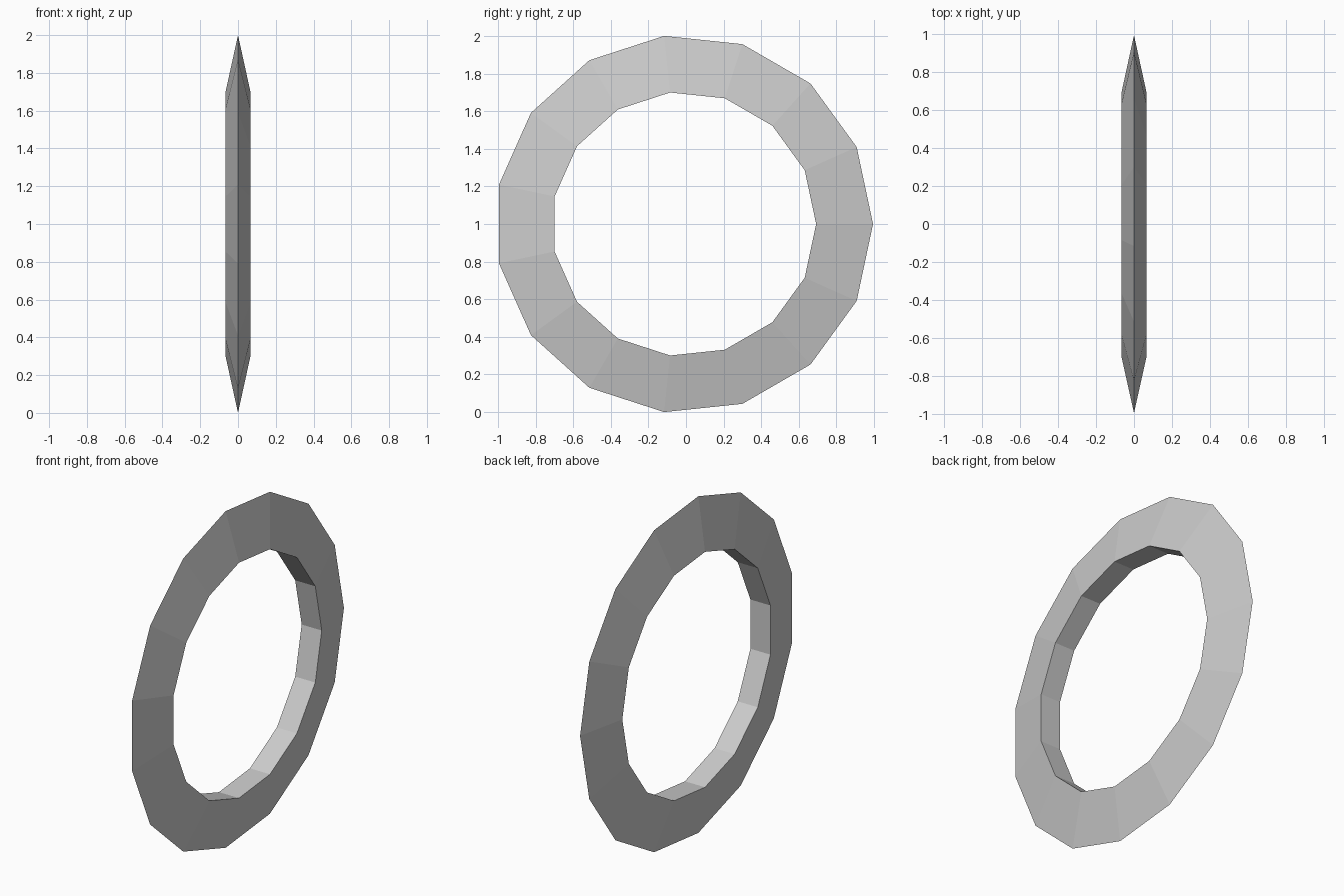
import bpy, bmesh
from math import cos, sin, tau

if "Cube" in bpy.data.objects:
    bpy.data.objects.remove(bpy.data.objects["Cube"])

SIDES = 15
OUTER, INNER, HALF_WIDTH = 1.0055, 0.703, 0.066
CENTRE_Y, CENTRE_Z = -0.011, 1.0

# Triangular cross-section: sharp outer rim, flat inner wall (x, radius)
profile = [(0, OUTER), (HALF_WIDTH, INNER), (-HALF_WIDTH, INNER)]

# Sweep the profile around the x axis
bm = bmesh.new()
rings = []
for i in range(SIDES):
    a = tau * i / SIDES
    rings.append([bm.verts.new((x, CENTRE_Y + r * cos(a), CENTRE_Z + r * sin(a)))
                  for x, r in profile])
for i in range(SIDES):
    a, b = rings[i], rings[(i + 1) % SIDES]
    for j in range(3):
        k = (j + 1) % 3
        bm.faces.new((a[j], a[k], b[k], b[j]))
bmesh.ops.recalc_face_normals(bm, faces=bm.faces)

mesh = bpy.data.meshes.new("bladed_ring")
bm.to_mesh(mesh)
bm.free()
bpy.context.collection.objects.link(bpy.data.objects.new("bladed_ring", mesh))
